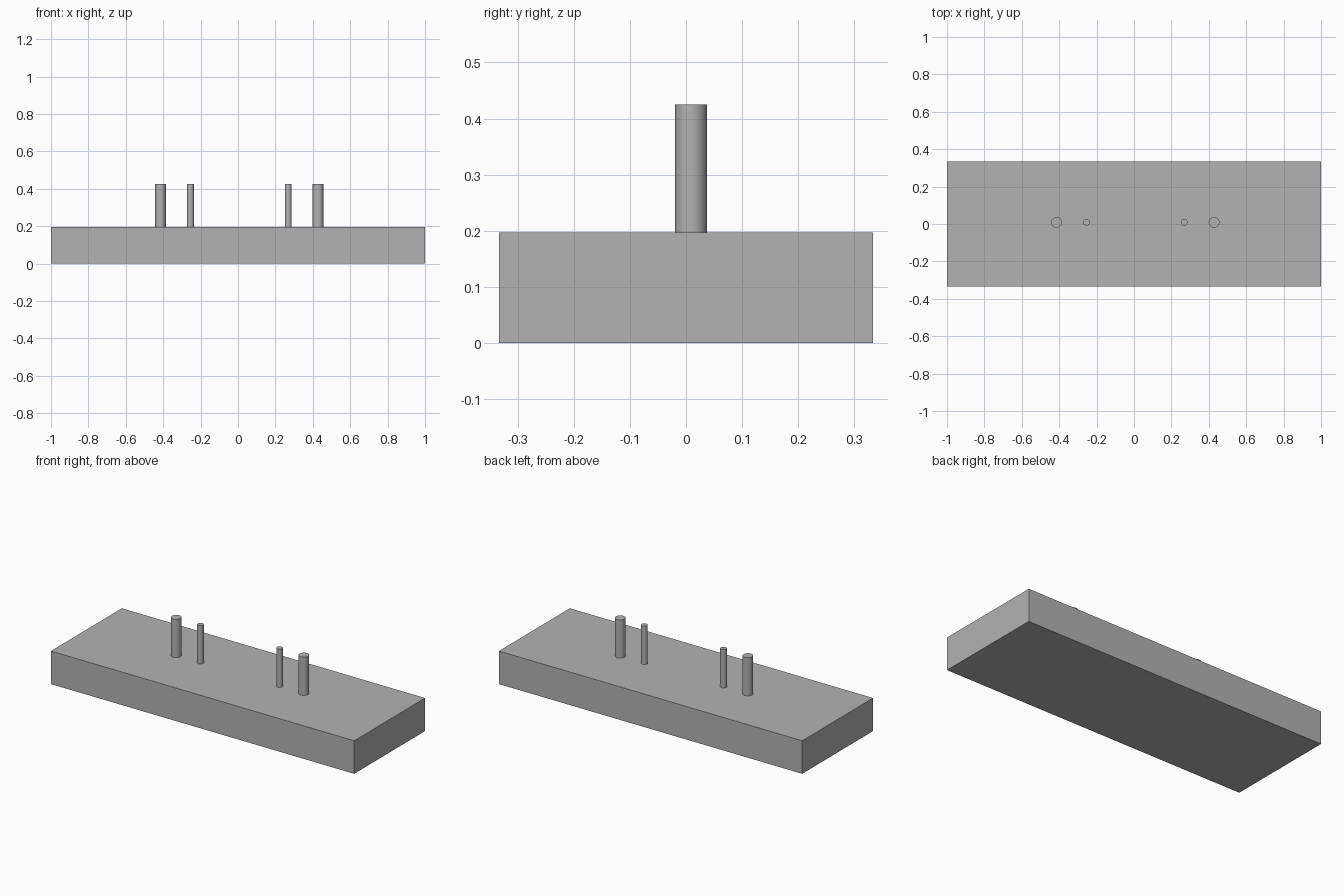
import bpy
import math

default = bpy.data.objects.get("Cube")
if default:
    bpy.data.objects.remove(default, do_unlink=True)

# Single grey material
grey = bpy.data.materials.new("plain grey")
grey.use_nodes = True
colour = (0.45, 0.45, 0.45, 1.0)
grey.diffuse_color = colour
grey.node_tree.nodes["Principled BSDF"].inputs["Base Color"].default_value = colour

BASE_TOP = 0.197
PIN_TOP = 0.425
PIN_Y = 0.009


def add_pin(name, x, radius):
    """Upright round pin standing on the base."""
    bpy.ops.mesh.primitive_cylinder_add(
        vertices=48, radius=radius, depth=PIN_TOP - BASE_TOP,
        location=(x, PIN_Y, (PIN_TOP + BASE_TOP) / 2))
    pin = bpy.context.object
    pin.name = name
    pin.data.materials.append(grey)
    bpy.ops.object.shade_smooth_by_angle(angle=math.radians(30))


# Rectangular base block
bpy.ops.mesh.primitive_cube_add(size=1, location=(0, 0, BASE_TOP / 2))
base = bpy.context.object
base.name = "base_block"
base.scale = (2.0, 0.667, BASE_TOP)
bpy.ops.object.transform_apply(location=False, rotation=False, scale=True)
base.data.materials.append(grey)

# Thick outer pins and thin inner pins, mirrored about a slightly offset centre
PIN_CENTRE = 0.007
for side, sign in (("left", 1), ("right", -1)):
    add_pin(f"{side}_outer_pin", PIN_CENTRE + sign * 0.421, 0.0285)
    add_pin(f"{side}_inner_pin", PIN_CENTRE + sign * 0.261, 0.018)
